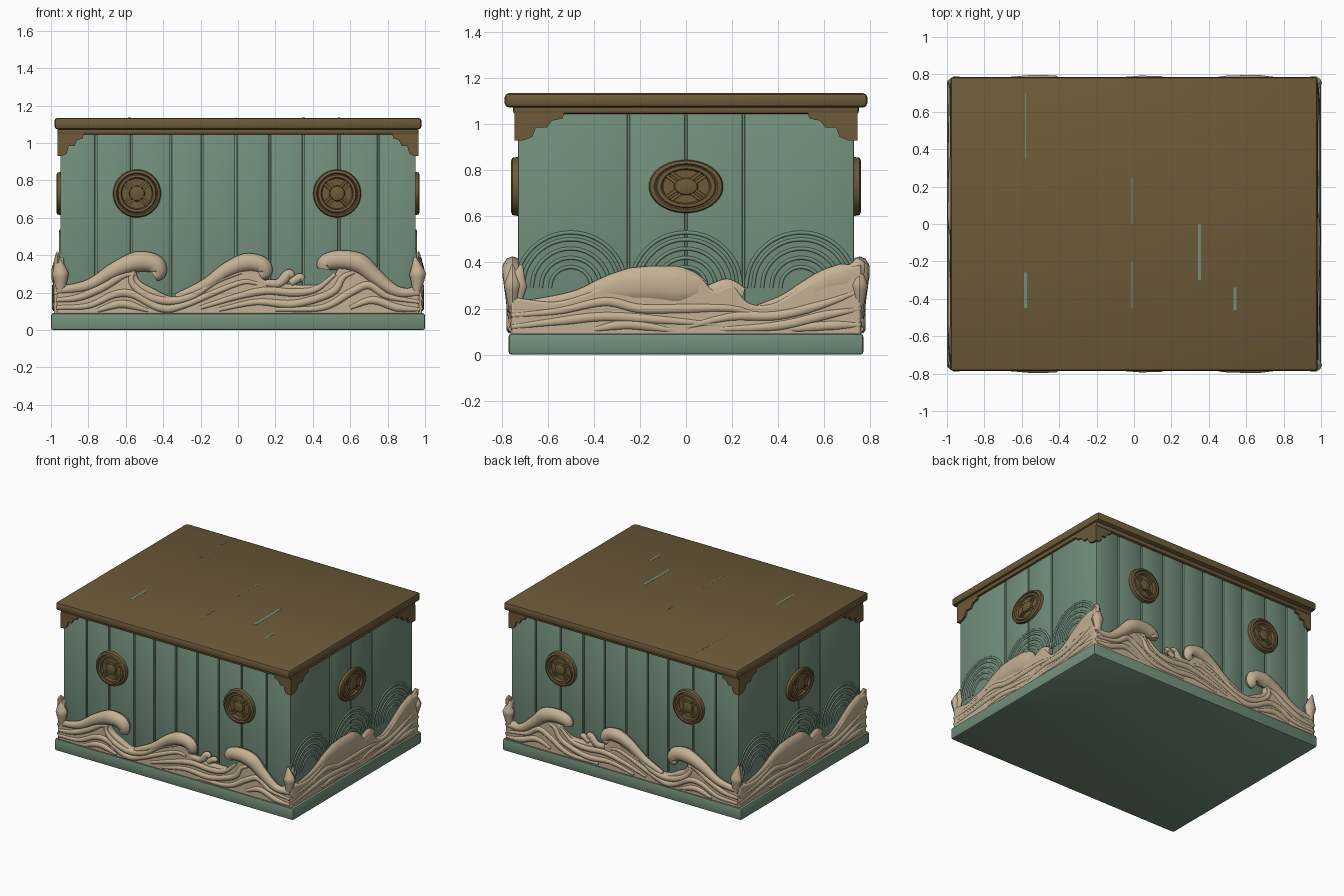
import bpy, bmesh, math
from mathutils import Matrix, Vector

if "Cube" in bpy.data.objects:
    bpy.data.objects.remove(bpy.data.objects["Cube"])


def material(name, rgb):
    m = bpy.data.materials.new(name)
    m.use_nodes = True
    m.diffuse_color = (*rgb, 1)
    m.node_tree.nodes["Principled BSDF"].inputs["Base Color"].default_value = (*rgb, 1)
    return m


GREEN = material("sage_green", (0.171, 0.275, 0.198))
BROWN = material("bronze_brown", (0.15, 0.102, 0.041))
CREAM = material("foam_cream", (0.552, 0.434, 0.292))

# Each wall: horizontal axis, outward axis
WALLS = {"front": ((1, 0, 0), (0, -1, 0)), "back": ((1, 0, 0), (0, 1, 0)),
         "right": ((0, 1, 0), (1, 0, 0)), "left": ((0, -1, 0), (-1, 0, 0))}
LONG, SHORT = ("front", "back"), ("right", "left")


def add_object(name, bm, mat):
    bmesh.ops.recalc_face_normals(bm, faces=bm.faces)
    mesh = bpy.data.meshes.new(name)
    bm.to_mesh(mesh)
    mesh.materials.clear()
    mesh.materials.append(mat)
    mesh.shade_smooth()
    mesh.set_sharp_from_angle(angle=math.radians(38))
    obj = bpy.data.objects.new(name, mesh)
    bpy.context.collection.objects.link(obj)
    return obj


def place(name, bm, walls, depth, mat):
    """Put a part drawn in wall space (across, up, out) on each wall."""
    for wall in walls:
        u, n = (Vector(a) for a in WALLS[wall])
        frame = Matrix((u, Vector((0, 0, 1)), n)).transposed().to_4x4()
        copy = bm.copy()
        copy.transform(Matrix.Translation(n * depth) @ frame)
        add_object(wall + "_" + name, copy, mat)
        copy.free()
    bm.free()


def add_box(bm, lo, hi, bevel):
    lo, hi = Vector(lo), Vector(hi)
    part = bmesh.new()
    bmesh.ops.create_cube(part, size=1)
    part.transform(Matrix.Translation((lo + hi) / 2) @ Matrix.Diagonal((*(hi - lo), 1)))
    if bevel:
        bmesh.ops.bevel(part, geom=part.edges[:], offset=bevel, segments=2,
                        profile=0.5, affect='EDGES')
    tmp = bpy.data.meshes.new("tmp")
    part.to_mesh(tmp)
    part.free()
    bm.from_mesh(tmp)
    bpy.data.meshes.remove(tmp)


def box(name, half_x, half_y, z0, z1, mat, bevel):
    bm = bmesh.new()
    add_box(bm, (-half_x, -half_y, z0), (half_x, half_y, z1), bevel)
    add_object(name, bm, mat)


def smooth_path(pts, steps=6):
    """Catmull-Rom path through the points."""
    p = [Vector(q) for q in pts]
    p = [2 * p[0] - p[1]] + p + [2 * p[-1] - p[-2]]
    out = []
    for a, b, c, d in zip(p, p[1:], p[2:], p[3:]):
        for i in range(steps):
            t = i / steps
            out.append(0.5 * (2 * b + (c - a) * t + (2 * a - 5 * b + 4 * c - d) * t ** 2
                              + (3 * b - a - 3 * c + d) * t ** 3))
    return out + [p[-2]]


def curve_mesh(paths, dims, radii=None, **settings):
    cu = bpy.data.curves.new("tmp", 'CURVE')
    cu.dimensions = dims
    for key, value in settings.items():
        setattr(cu, key, value)
    for k, path in enumerate(paths):
        s = cu.splines.new('POLY')
        s.points.add(len(path) - 1)
        s.use_cyclic_u = dims == '2D'
        for i, (pt, v) in enumerate(zip(s.points, path)):
            pt.co = (v[0], v[1], 0, 1)
            if radii:
                f = i / (len(path) - 1) * (len(radii[k]) - 1)
                j = min(int(f), len(radii[k]) - 2)
                pt.radius = radii[k][j] + (radii[k][j + 1] - radii[k][j]) * (f - j)
    obj = bpy.data.objects.new("tmp", cu)
    bpy.context.collection.objects.link(obj)
    mesh = bpy.data.meshes.new_from_object(obj.evaluated_get(bpy.context.evaluated_depsgraph_get()))
    bm = bmesh.new()
    bm.from_mesh(mesh)
    bpy.data.objects.remove(obj)
    bpy.data.meshes.remove(mesh)
    return bm


def strokes(name, items, walls, depth, flatten, mat):
    """Tapered rounded ridges: each item is (radii, points)."""
    bm = curve_mesh([smooth_path(p) for r, p in items], '3D', [r for r, p in items],
                    bevel_depth=1, bevel_resolution=3, use_fill_caps=True)
    bm.transform(Matrix.Diagonal((1, 1, flatten, 1)))
    place(name, bm, walls, depth, mat)


def wave_slab(name, top, walls, depth):
    path = smooth_path(top) + [Vector((top[-1][0], 0.085)), Vector((top[0][0], 0.085))]
    bm = curve_mesh([path], '2D', fill_mode='BOTH', extrude=0.015, bevel_depth=0.012,
                    bevel_resolution=2, offset=-0.012)
    place(name, bm, walls, depth, CREAM)


# Base, core and lid
box("base", 1.0, 0.77, 0, 0.09, GREEN, 0.012)
box("body_core", 0.935, 0.715, 0.08, 1.06, GREEN, 0)
box("lid_moulding", 0.966, 0.75, 1.045, 1.085, BROWN, 0.01)
box("lid_top", 0.982, 0.787, 1.073, 1.135, BROWN, 0.018)

# Upright planks with grooves between them
for walls, half, depth, cuts in (
        (LONG, 0.95, 0.73, (-0.76, -0.57, -0.36, -0.19, -0.01, 0.17, 0.35, 0.54, 0.75)),
        (SHORT, 0.73, 0.95, (-0.25, 0, 0.25))):
    bm = bmesh.new()
    edges = [-half, *cuts, half]
    for a, b in zip(edges, edges[1:]):
        add_box(bm, (a + 0.005 * (a > -half), 0.085, -0.03),
                (b - 0.005 * (b < half), 1.06, 0), 0.006)
    place("planks", bm, walls, depth, GREEN)

# Thin worn seams on the lid
bm = bmesh.new()
for x, y0, y1, w in ((-0.58, -0.45, -0.26, 0.008), (-0.58, 0.35, 0.7, 0.002), (-0.01, -0.45, -0.2, 0.003),
                     (-0.01, 0, 0.25, 0.003), (0.35, -0.3, 0, 0.009), (0.54, -0.46, -0.34, 0.008)):
    add_box(bm, (x - w, y0, 1.13), (x + w, y1, 1.136), 0)
add_object("lid_seams", bm, GREEN)

# Corner brackets under the lid
BRACKET = [(0, 1.05), (0.14, 1.05), (0.135, 1.025), (0.105, 1.015), (0.09, 0.985),
           (0.06, 0.985), (0.05, 0.945), (0.025, 0.93), (0, 0.93)]
for walls, half, depth, stretch in ((LONG, 0.965, 0.73, 1), (SHORT, 0.745, 0.95, 1.55)):
    paths = [[(s * (half - d * stretch), z) for d, z in BRACKET] for s in (-1, 1)]
    bm = curve_mesh(paths, '2D', fill_mode='BOTH', extrude=0.015)
    place("brackets", bm, walls, depth, BROWN)

# Round medallions: turned plate with hub and rim, plus crossed spokes
RIM = [(0, 0.03), (0.025, 0.03), (0.038, 0.024), (0.042, 0.008), (0.08, 0.008), (0.086, 0.026),
       (0.1, 0.026), (0.104, 0.02), (0.11, 0.03), (0.124, 0.024), (0.13, -0.01)]


def medallion(name, walls, centre, depth, scale):
    bm = bmesh.new()
    vs = [bm.verts.new((r, 0, n)) for r, n in RIM]
    es = [bm.edges.new(pair) for pair in zip(vs, vs[1:])]
    bmesh.ops.spin(bm, geom=vs + es, cent=(0, 0, 0), axis=(0, 0, 1),
                   angle=math.tau, steps=40, use_duplicate=False)
    bmesh.ops.remove_doubles(bm, verts=bm.verts, dist=0.0002)
    bm.transform(Matrix.Rotation(math.pi / 4, 4, 'Z'))
    for i in range(2):
        for side in (-0.011, 0.011):
            add_box(bm, (-0.085, side - 0.007, 0), (0.085, side + 0.007, 0.02), 0.003)
        bm.transform(Matrix.Rotation(math.pi / 2, 4, 'Z'))
    bm.transform(Matrix.Rotation(math.pi / 4, 4, 'Z'))
    bm.transform(Matrix.Translation((centre, 0.73, 0)) @ Matrix.Diagonal((*scale, 1)))
    place(name, bm, walls, depth, BROWN)


medallion("medallion_a", LONG, -0.54, 0.73, (1, 1, 1))
medallion("medallion_b", LONG, 0.53, 0.73, (1, 1, 1))
medallion("medallion", SHORT, 0, 0.95, (1.26, 0.9, 0.7))

# Overlapping scale arcs in shallow relief on the short walls
arcs = []
for cu, cv in ((-0.5, 0.29), (0, 0.29), (0.5, 0.29)):
    for r in (0.09, 0.13, 0.17, 0.21, 0.24):
        arcs.append(((0.008, 0.008), [(cu + r * math.cos(a * math.pi / 8), cv + r * math.sin(a * math.pi / 8))
                                      for a in range(9)]))
strokes("scale_arcs", arcs, SHORT, 0.95, 0.8, GREEN)

# Long-wall waves: backing slab, rolled crests, flowing ridges
wave_slab("wave_slab", [(-0.97, 0.24), (-0.88, 0.21), (-0.75, 0.27), (-0.62, 0.36), (-0.56, 0.36),
                        (-0.53, 0.27), (-0.45, 0.22), (-0.36, 0.18), (-0.28, 0.2), (-0.18, 0.26),
                        (-0.08, 0.33), (0.02, 0.37), (0.1, 0.34), (0.14, 0.27), (0.24, 0.25),
                        (0.36, 0.24), (0.46, 0.25), (0.52, 0.3), (0.56, 0.37), (0.66, 0.36),
                        (0.76, 0.28), (0.86, 0.22), (0.97, 0.24)], LONG, 0.738)
strokes("wave_crests", [
    ((0.02, 0.035, 0.055, 0.05, 0.03), [(-0.97, 0.21), (-0.8, 0.24), (-0.66, 0.32), (-0.54, 0.365),
                                        (-0.45, 0.355), (-0.425, 0.31), (-0.45, 0.29)]),
    ((0.02, 0.035, 0.05, 0.045, 0.025), [(-0.33, 0.175), (-0.18, 0.24), (-0.06, 0.32), (0.04, 0.36),
                                         (0.12, 0.35), (0.145, 0.31), (0.12, 0.29)]),
    ((0.02, 0.035, 0.055, 0.05, 0.035), [(0.97, 0.2), (0.85, 0.205), (0.74, 0.28), (0.65, 0.355),
                                         (0.55, 0.375), (0.47, 0.36), (0.46, 0.325)]),
    ((0.02, 0.028, 0.02), [(0.15, 0.25), (0.22, 0.25), (0.27, 0.3), (0.29, 0.285)]),
    ((0.02, 0.024, 0.015), [(0.28, 0.25), (0.33, 0.28), (0.35, 0.27)]),
    ((0.02, 0.045, 0.006), [(0.955, 0.2), (0.96, 0.3), (0.945, 0.39)]),
    ((0.02, 0.045, 0.006), [(-0.95, 0.2), (-0.95, 0.3), (-0.97, 0.41)])], LONG, 0.753, 0.85, CREAM)
THIN = (0.012, 0.022, 0.022, 0.01)
strokes("wave_ridges", [(THIN, p) for p in (
    [(-0.55, 0.34), (-0.57, 0.26), (-0.5, 0.19), (-0.38, 0.155), (-0.25, 0.18), (-0.12, 0.26), (0.02, 0.31)],
    [(-0.97, 0.16), (-0.85, 0.175), (-0.72, 0.23), (-0.62, 0.29), (-0.55, 0.3)],
    [(-0.97, 0.12), (-0.8, 0.13), (-0.66, 0.19), (-0.56, 0.19), (-0.42, 0.12), (-0.3, 0.13), (0, 0.25), (0.1, 0.25)],
    [(-0.75, 0.105), (-0.62, 0.14), (-0.48, 0.105)],
    [(-0.2, 0.12), (0, 0.18), (0.15, 0.21), (0.3, 0.2), (0.42, 0.22), (0.52, 0.3)],
    [(-0.1, 0.11), (0.1, 0.15), (0.3, 0.14), (0.5, 0.2), (0.56, 0.28), (0.62, 0.31)],
    [(0.2, 0.11), (0.45, 0.12), (0.6, 0.2), (0.7, 0.24), (0.8, 0.18), (0.97, 0.15)],
    [(0.6, 0.12), (0.72, 0.16), (0.85, 0.12), (0.97, 0.11)])], LONG, 0.762, 0.8, CREAM)

# Short-wall waves
wave_slab("wave_slab", [(-0.76, 0.25), (-0.57, 0.23), (-0.4, 0.28), (-0.27, 0.35), (-0.1, 0.37),
                        (0.05, 0.34), (0.12, 0.28), (0.2, 0.3), (0.27, 0.225), (0.37, 0.22),
                        (0.5, 0.29), (0.63, 0.36), (0.76, 0.39)], SHORT, 0.958)
strokes("wave_crests", [
    ((0.02, 0.035, 0.075, 0.085, 0.04), [(-0.72, 0.21), (-0.5, 0.24), (-0.32, 0.29), (-0.16, 0.305),
                                         (0, 0.295), (0.08, 0.28)]),
    ((0.04, 0.05, 0.025), [(0.1, 0.26), (0.18, 0.28), (0.25, 0.265)]),
    ((0.02, 0.05, 0.06, 0.02), [(0.3, 0.19), (0.45, 0.23), (0.6, 0.31), (0.72, 0.35), (0.76, 0.41)]),
    ((0.02, 0.045, 0.006), [(-0.74, 0.2), (-0.735, 0.3), (-0.715, 0.39)])], SHORT, 0.965, 0.4, CREAM)
strokes("wave_ridges", [(THIN, p) for p in (
    [(-0.76, 0.17), (-0.55, 0.19), (-0.35, 0.23), (-0.2, 0.2), (0, 0.2), (0.2, 0.2), (0.35, 0.16)],
    [(-0.76, 0.12), (-0.55, 0.145), (-0.35, 0.165), (-0.1, 0.15), (0.15, 0.13)],
    [(-0.4, 0.11), (-0.25, 0.13), (-0.05, 0.105)],
    [(0, 0.12), (0.2, 0.165), (0.4, 0.17), (0.6, 0.22), (0.76, 0.28)],
    [(0.15, 0.11), (0.4, 0.125), (0.6, 0.17), (0.76, 0.2)],
    [(0.45, 0.11), (0.6, 0.125), (0.76, 0.13)])], SHORT, 0.978, 0.8, CREAM)
